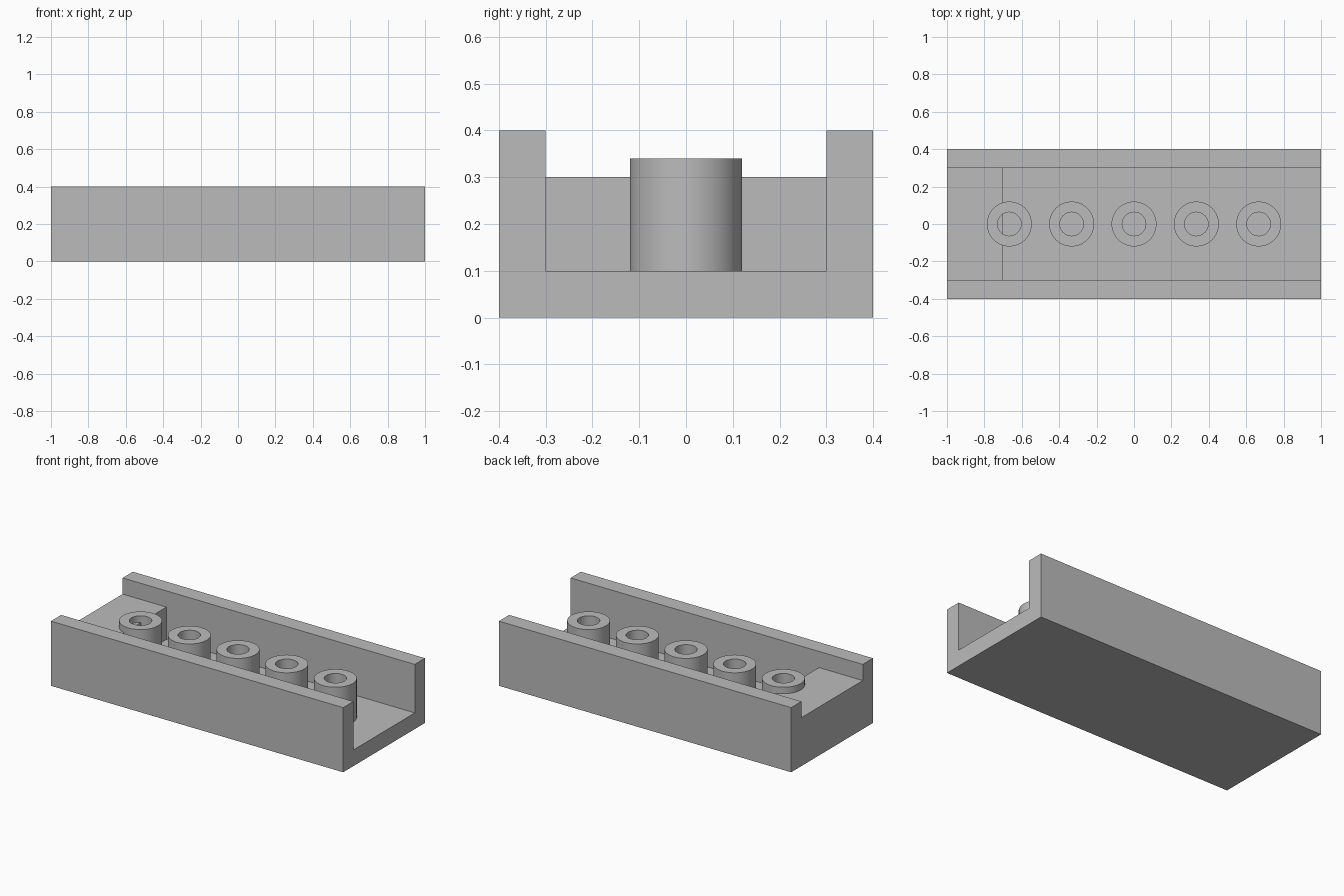
import bpy
import bmesh
from math import cos, sin, tau, radians

cube = bpy.data.objects.get("Cube")
if cube:
    bpy.data.objects.remove(cube, do_unlink=True)

grey = bpy.data.materials.new("plain grey")
grey.use_nodes = True
colour = (0.5, 0.5, 0.5, 1)
grey.diffuse_color = colour
grey.node_tree.nodes["Principled BSDF"].inputs["Base Color"].default_value = colour


def add_object(name, bm):
    bmesh.ops.recalc_face_normals(bm, faces=bm.faces)
    mesh = bpy.data.meshes.new(name)
    bm.to_mesh(mesh)
    bm.free()
    mesh.materials.append(grey)
    obj = bpy.data.objects.new(name, mesh)
    bpy.context.collection.objects.link(obj)
    return obj


def extrude_side_profile(name, points, half_width):
    """Extrude an x-z outline symmetrically along y."""
    bm = bmesh.new()
    face = bm.faces.new([bm.verts.new((x, -half_width, z)) for x, z in points])
    grown = bmesh.ops.extrude_face_region(bm, geom=[face])["geom"]
    verts = [v for v in grown if isinstance(v, bmesh.types.BMVert)]
    bmesh.ops.translate(bm, verts=verts, vec=(0, 2 * half_width, 0))
    return add_object(name, bm)


def add_tube(name, x, outer, inner, bottom, top, sides=64):
    bm = bmesh.new()
    rings = []
    for radius, z in ((outer, bottom), (outer, top), (inner, top), (inner, bottom)):
        rings.append([bm.verts.new((x + radius * cos(tau * i / sides),
                                    radius * sin(tau * i / sides), z))
                      for i in range(sides)])
    for k, low in enumerate(rings):
        high = rings[(k + 1) % len(rings)]
        for i in range(sides):
            j = (i + 1) % sides
            bm.faces.new((low[i], low[j], high[j], high[i]))
    return add_object(name, bm)


# Channel with side rails and a raised step at one end
channel = extrude_side_profile("channel", [(-1, 0), (1, 0), (1, 0.4), (-1, 0.4)], 0.4)
cutter = extrude_side_profile(
    "channel_cutter",
    [(-1.1, 0.3), (-0.7, 0.3), (-0.7, 0.1), (1.1, 0.1), (1.1, 0.5), (-1.1, 0.5)], 0.3)
cutter.hide_render = True
cut = channel.modifiers.new("hollow", 'BOOLEAN')
cut.operation = 'DIFFERENCE'
cut.solver = 'EXACT'
cut.object = cutter
bpy.context.view_layer.objects.active = channel
channel.select_set(True)
bpy.ops.object.modifier_apply(modifier=cut.name)
bpy.data.objects.remove(cutter, do_unlink=True)

# Row of hollow posts standing on the channel floor
bpy.ops.object.select_all(action='DESELECT')
for n in range(5):
    post = add_tube(f"post_{n + 1}", (n - 2) / 3, 0.12, 0.063, 0.1, 0.34)
    post.select_set(True)
    bpy.context.view_layer.objects.active = post
bpy.ops.object.shade_smooth_by_angle(angle=radians(30))
